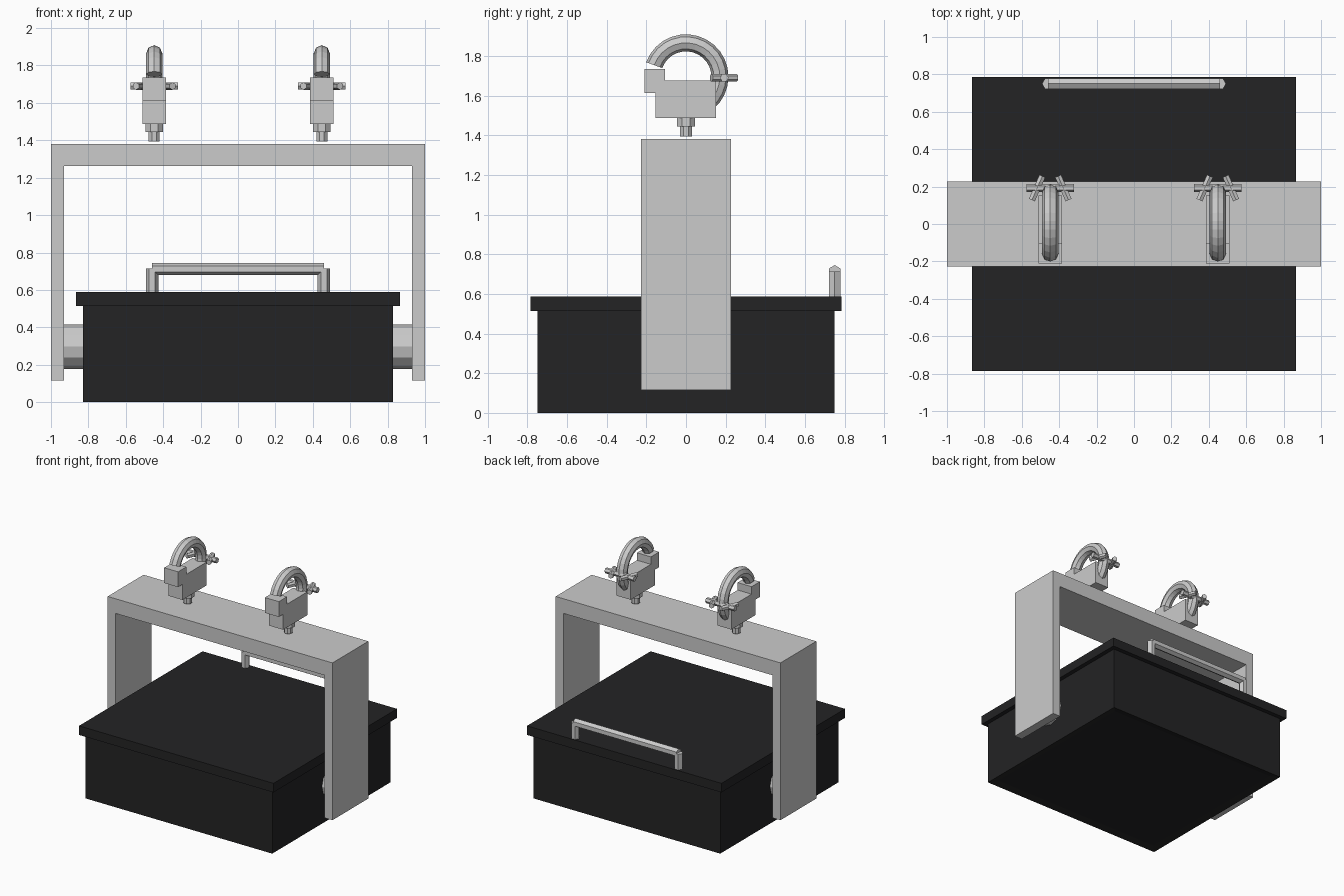
import bpy, bmesh
from math import sin, cos, radians, pi
from mathutils import Vector, Matrix

if "Cube" in bpy.data.objects:
    bpy.data.objects.remove(bpy.data.objects["Cube"])

black = bpy.data.materials.new("black_paint")
black.diffuse_color = (0.017, 0.017, 0.018, 1)
black.use_nodes = True
black.node_tree.nodes["Principled BSDF"].inputs["Base Color"].default_value = black.diffuse_color


def finish(name, bm, mat=None):
    bmesh.ops.recalc_face_normals(bm, faces=bm.faces)
    me = bpy.data.meshes.new(name)
    bm.to_mesh(me)
    bm.free()
    ob = bpy.data.objects.new(name, me)
    bpy.context.collection.objects.link(ob)
    if mat:
        me.materials.append(mat)
    return ob


def box_bm(lo, hi):
    lo, hi = Vector(lo), Vector(hi)
    bm = bmesh.new()
    m = Matrix.Translation((lo + hi) / 2) @ Matrix.Diagonal((*(hi - lo), 1))
    bmesh.ops.create_cube(bm, size=1, matrix=m)
    return bm


def extrude_profile(name, pts, axis, a, b):
    """Extrude a 2D outline along x or y from a to b."""
    bm = bmesh.new()
    place = (lambda u, v: (a, u, v)) if axis == "x" else (lambda u, v: (u, a, v))
    face = bm.faces.new([bm.verts.new(place(u, v)) for u, v in pts])
    new = bmesh.ops.extrude_face_region(bm, geom=[face])["geom"]
    d = (b - a, 0, 0) if axis == "x" else (0, b - a, 0)
    bmesh.ops.translate(bm, vec=d, verts=[g for g in new if isinstance(g, bmesh.types.BMVert)])
    return finish(name, bm)


def sweep(name, rings, mat=None):
    """Skin closed rings of points and cap both ends."""
    bm = bmesh.new()
    vs = [[bm.verts.new(p) for p in r] for r in rings]
    n = len(vs[0])
    for r, s in zip(vs, vs[1:]):
        for i in range(n):
            bm.faces.new((r[i], r[(i + 1) % n], s[(i + 1) % n], s[i]))
    bm.faces.new(vs[0])
    bm.faces.new(vs[-1])
    return finish(name, bm, mat)


def rod(name, p, q, r, sides, point):
    """Prism from p to q with one corner aimed along 'point'."""
    p, q, u = Vector(p), Vector(q), Vector(point).normalized()
    v = (q - p).normalized().cross(u)
    angs = [2 * pi * i / sides for i in range(sides)]
    return sweep(name, [[c + r * (u * cos(t) + v * sin(t)) for t in angs] for c in (p, q)])


# housing with recessed underside
bm = box_bm((-0.83, -0.75, 0), (0.83, 0.75, 0.55))
bm.faces.ensure_lookup_table()
bottom = min(bm.faces, key=lambda f: f.calc_center_median().z)
bmesh.ops.inset_region(bm, faces=[bottom], thickness=0.08)
bmesh.ops.translate(bm, vec=(0, 0, 0.012), verts=bottom.verts)
finish("housing", bm, black)

# lid with overhanging rim
finish("lid", box_bm((-0.865, -0.785, 0.515), (0.865, 0.785, 0.588)), black)

# yoke bracket
extrude_profile("yoke", [(-1, 0.115), (-1, 1.38), (1, 1.38), (1, 0.115),
                         (0.93, 0.115), (0.93, 1.262), (-0.93, 1.262), (-0.93, 0.115)],
                "y", -0.228, 0.228)

# handle bar
rod("handle_bar", (-0.46, 0.75, 0.712), (0.46, 0.75, 0.712), 0.033, 6, (0, 0, 1))

for s, side in ((-1, "left"), (1, "right")):
    # pivots and handle legs
    rod("pivot_" + side, (s * 0.82, 0, 0.297), (s * 0.94, 0, 0.297), 0.119, 12, (0, 0, 1))
    rod("handle_leg_" + side, (s * 0.459, 0.75, 0.58), (s * 0.459, 0.75, 0.714), 0.033, 6, (1, 0, 0))

    # clamp block with stepped jaw
    cx = s * 0.448
    extrude_profile("clamp_block_" + side,
                    [(-0.155, 1.488), (0.152, 1.488), (0.152, 1.675), (-0.105, 1.675),
                     (-0.105, 1.735), (-0.21, 1.735), (-0.21, 1.612), (-0.155, 1.612)],
                    "x", cx - 0.062, cx + 0.062)

    # clamp hook
    rings = []
    for k in range(20):
        a = radians(160 - k * 235 / 19)
        out = Vector((0, cos(a), sin(a)))
        rings.append([Vector((cx, 0, 1.695)) + out * (0.171 + 0.043 * cos(t)) + Vector((0.043 * sin(t), 0, 0))
                      for t in [2 * pi * i / 8 for i in range(8)]])
    sweep("clamp_hook_" + side, rings)

    # mounting bolt
    rod("bolt_collar_" + side, (cx, 0, 1.445), (cx, 0, 1.495), 0.05, 8, (1, 0.414, 0))
    rod("bolt_stem_" + side, (cx, 0, 1.393), (cx, 0, 1.46), 0.032, 8, (1, 0.414, 0))

    # wing bolt with crossed wings
    rod("wing_bolt_" + side, (cx - 0.128, 0.193, 1.69), (cx + 0.128, 0.193, 1.69), 0.022, 6, (0, 1, 0))
    for w in (-1, 1):
        rod("wing_" + side, (cx + w * 0.098, 0.128, 1.69), (cx + w * 0.042, 0.256, 1.69), 0.02, 6, (0, 0, 1))
